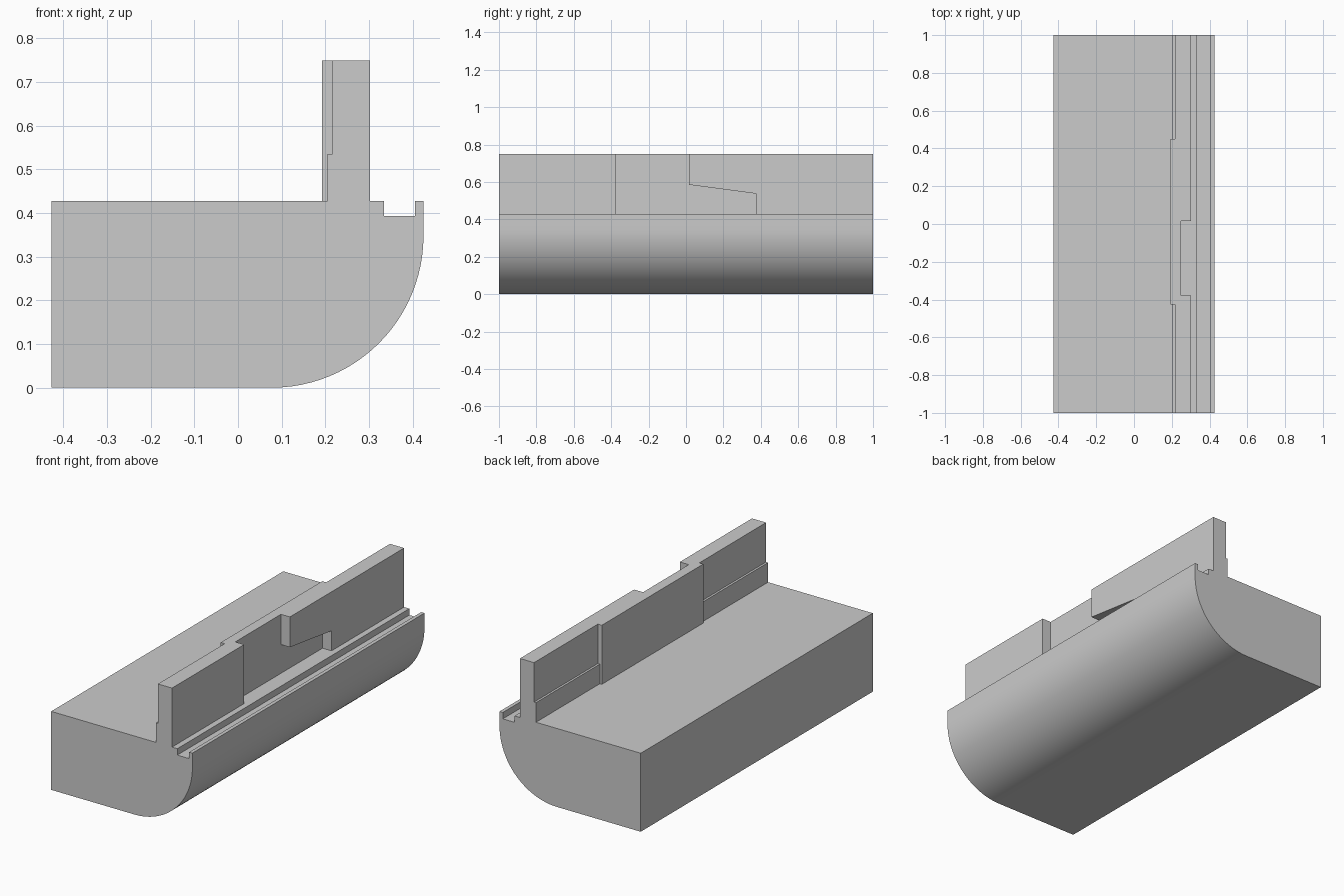
import bpy, bmesh
from math import sin, cos, pi, radians
from mathutils import Vector

if "Cube" in bpy.data.objects:
    bpy.data.objects.remove(bpy.data.objects["Cube"], do_unlink=True)

# Single plain grey
grey = bpy.data.materials.new("plain grey")
grey.use_nodes = True
colour = (0.6, 0.6, 0.6, 1)
grey.diffuse_color = colour
grey.node_tree.nodes["Principled BSDF"].inputs["Base Color"].default_value = colour


def prism(name, points, direction):
    """Extrude a closed planar outline along a direction."""
    bm = bmesh.new()
    face = bm.faces.new([bm.verts.new(p) for p in points])
    result = bmesh.ops.extrude_face_region(bm, geom=[face])
    moved = [g for g in result["geom"] if isinstance(g, bmesh.types.BMVert)]
    bmesh.ops.translate(bm, verts=moved, vec=Vector(direction))
    bmesh.ops.recalc_face_normals(bm, faces=bm.faces)
    mesh = bpy.data.meshes.new(name)
    bm.to_mesh(mesh)
    bm.free()
    mesh.materials.append(grey)
    obj = bpy.data.objects.new(name, mesh)
    bpy.context.collection.objects.link(obj)
    return obj


def combine(target, tool, operation):
    """Apply a boolean and discard the tool."""
    mod = target.modifiers.new(operation.lower(), "BOOLEAN")
    mod.operation, mod.solver, mod.object = operation, "EXACT", tool
    bpy.context.view_layer.objects.active = target
    bpy.ops.object.modifier_apply(modifier=mod.name)
    bpy.data.objects.remove(tool, do_unlink=True)


DECK, TOP, R, SIDE = 0.428, 0.75, 0.348, 0.425
BACK = 0.302  # outer face of the upright wall

# Long body: flat base, rounded edge, grooved ledge and stepped upright wall
STEPS = 24
arc = [(SIDE - R + R * sin(a), R - R * cos(a))
       for a in (pi / 2 * i / STEPS for i in range(STEPS + 1))]
outline = [(-0.427, 0)] + arc + [
    (SIDE, DECK), (0.405, DECK), (0.405, 0.393), (0.334, 0.393), (0.334, DECK),
    (BACK, DECK), (BACK, TOP), (0.217, TOP), (0.217, 0.535), (0.205, 0.535),
    (0.205, DECK), (-0.427, DECK)]
body = prism("grooved_body", [(x, -1, z) for x, z in outline], (0, 2, 0))

# Thickened pad along the middle of the wall's inner face
pad = [(-0.425, DECK - 0.03), (0.45, DECK - 0.03), (0.45, TOP), (-0.425, TOP)]
combine(body, prism("wall_pad", [(0.193, y, z) for y, z in pad], (0.04, 0, 0)), "UNION")

# Stepped recess with a sloping overhang in the wall's outer face
recess = [(-0.378, DECK), (0.375, DECK), (0.375, 0.537), (0.016, 0.585),
          (0.016, TOP + 0.05), (-0.378, TOP + 0.05)]
combine(body, prism("recess_cutter", [(0.248, y, z) for y, z in recess], (0.07, 0, 0)),
        "DIFFERENCE")

# Smooth only the rounded edge
bpy.ops.object.select_all(action="DESELECT")
body.select_set(True)
bpy.context.view_layer.objects.active = body
bpy.ops.object.shade_smooth_by_angle(angle=radians(30))
